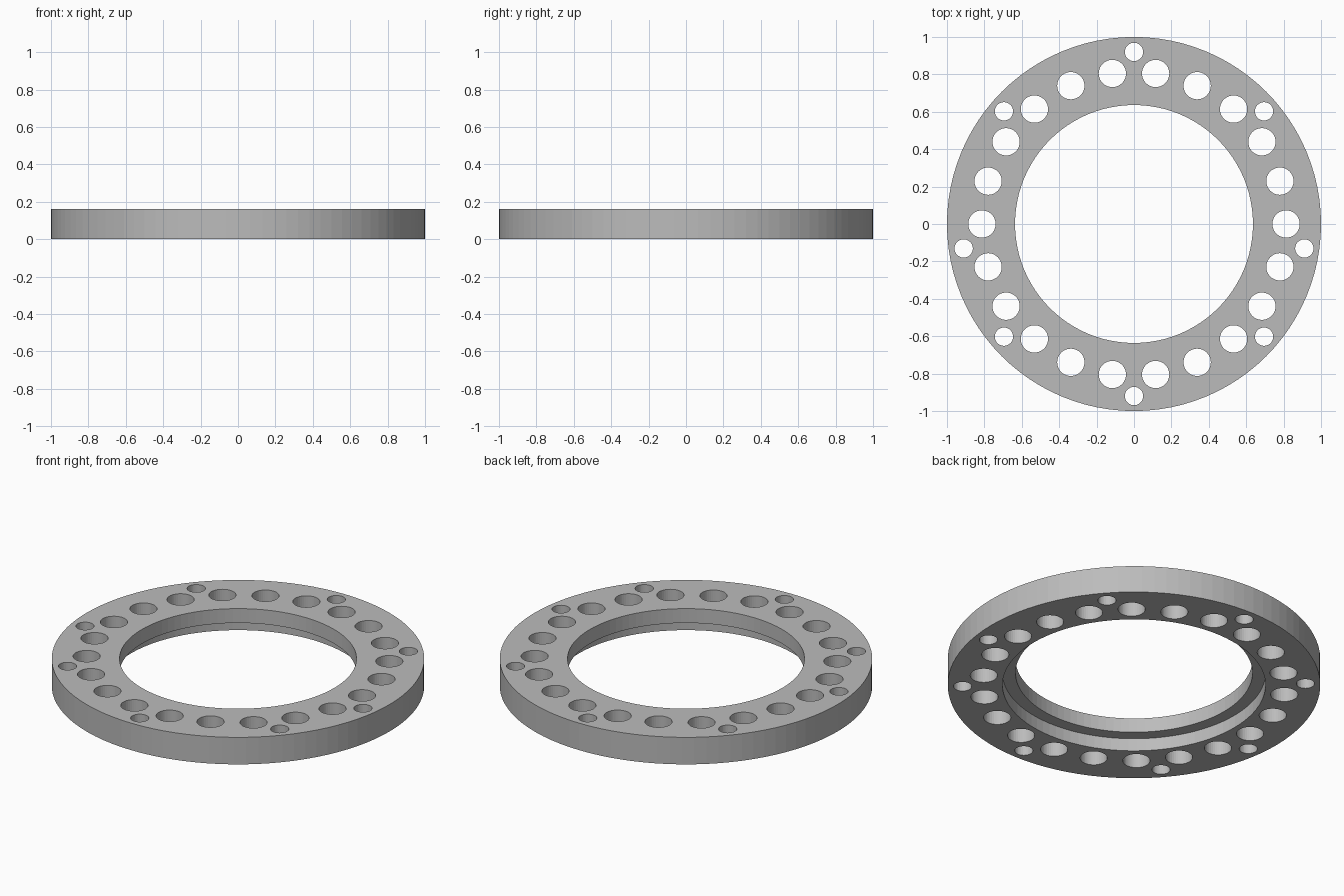
import bpy
import bmesh
from math import cos, sin, pi, tau

HEIGHT = 0.16
RECESS = 0.075
STEP = tau / 22

cube = bpy.data.objects.get("Cube")
if cube:
    bpy.data.objects.remove(cube, do_unlink=True)

grey = bpy.data.materials.new("plain grey")
grey.use_nodes = True
color = (0.5, 0.5, 0.5, 1)
grey.diffuse_color = color
grey.node_tree.nodes["Principled BSDF"].inputs["Base Color"].default_value = color


def make_object(name, bm):
    bmesh.ops.recalc_face_normals(bm, faces=bm.faces)
    mesh = bpy.data.meshes.new(name)
    bm.to_mesh(mesh)
    bm.free()
    mesh.materials.append(grey)
    obj = bpy.data.objects.new(name, mesh)
    bpy.context.collection.objects.link(obj)
    return obj


def lathe(name, profile, segments):
    """Turn a closed (radius, z) profile around the z axis."""
    bm = bmesh.new()
    rings = []
    for i in range(segments):
        a = tau * i / segments
        rings.append([bm.verts.new((r * cos(a), r * sin(a), z)) for r, z in profile])
    n = len(profile)
    for i, ring in enumerate(rings):
        after = rings[(i + 1) % segments]
        for j in range(n):
            k = (j + 1) % n
            bm.faces.new((ring[j], after[j], after[k], ring[k]))
    return make_object(name, bm)


def add_pin(bm, radius, distance, angle, segments):
    """Add one upright cylinder to a set of hole cutters."""
    verts = bmesh.ops.create_cone(
        bm, cap_ends=True, segments=segments, radius1=radius,
        radius2=radius, depth=HEIGHT * 2)["verts"]
    bmesh.ops.translate(bm, verts=verts, vec=(
        distance * cos(angle), distance * sin(angle), HEIGHT / 2))


# Flat ring with a stepped recess under its bore
ring = lathe("ring_plate", [
    (1, 0), (1, HEIGHT), (0.636, HEIGHT),
    (0.636, RECESS), (0.706, RECESS), (0.706, 0)], 96)

# Cutters: an even circle of large holes and mirrored small holes
bm = bmesh.new()
for i in range(22):
    add_pin(bm, 0.073, 0.813, i * STEP, 40)
for i in (5.5, 2.5, -0.5, -2.5):
    add_pin(bm, 0.049, 0.92, i * STEP, 32)
    if i != 5.5:
        add_pin(bm, 0.049, 0.92, pi - i * STEP, 32)
add_pin(bm, 0.049, 0.92, -pi / 2, 32)
cutter = make_object("hole_cutters", bm)
cutter.hide_render = True

# Cut the holes, then discard the cutters
cut = ring.modifiers.new("holes", 'BOOLEAN')
cut.operation = 'DIFFERENCE'
cut.solver = 'EXACT'
cut.object = cutter
bpy.context.view_layer.objects.active = ring
ring.select_set(True)
bpy.ops.object.modifier_apply(modifier=cut.name)
bpy.data.objects.remove(cutter, do_unlink=True)
